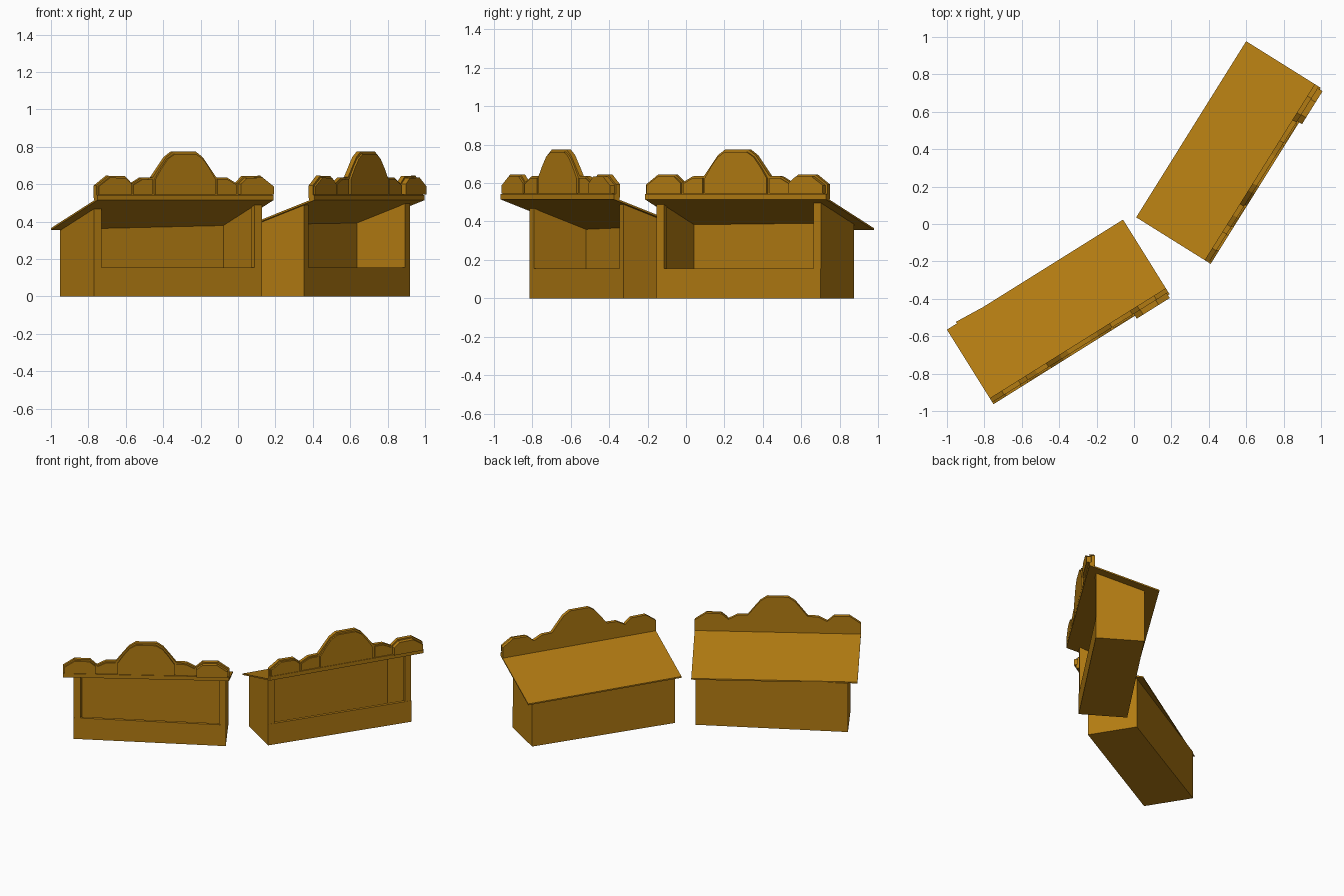
import bpy, bmesh, math
from mathutils import Vector, Matrix

cube = bpy.data.objects.get("Cube")
if cube:
    bpy.data.objects.remove(cube, do_unlink=True)

wood = bpy.data.materials.new("golden_wood")
wood.use_nodes = True
colour = (0.45, 0.2, 0.006, 1)
wood.diffuse_color = colour
bsdf = wood.node_tree.nodes["Principled BSDF"]
bsdf.inputs["Base Color"].default_value = colour
bsdf.inputs["Roughness"].default_value = 0.8

LENGTH, DEPTH = 0.555, 0.235      # half sizes of the roof
EAVE, SLOPE = 0.355, 0.34         # back eave height and roof pitch


def roof_z(v):
    return EAVE + SLOPE * (DEPTH - v)


def prism(name, ring_a, ring_b):
    """Solid between two matching rings of points."""
    bm = bmesh.new()
    a = [bm.verts.new(p) for p in ring_a]
    b = [bm.verts.new(p) for p in ring_b]
    bm.faces.new(a)
    bm.faces.new(b)
    for i in range(len(a)):
        j = (i + 1) % len(a)
        bm.faces.new((a[i], a[j], b[j], b[i]))
    bmesh.ops.recalc_face_normals(bm, faces=bm.faces)
    mesh = bpy.data.meshes.new(name)
    bm.to_mesh(mesh)
    bm.free()
    mesh.materials.append(wood)
    obj = bpy.data.objects.new(name, mesh)
    bpy.context.collection.objects.link(obj)
    return obj


def mirrored(half):
    """Outline from the centre to the right, completed on the left."""
    return [(-u, z) for u, z in reversed(half)] + half


# Crest outlines as (along, height)
CREST = mirrored([(0.07, 0.775), (0.115, 0.745), (0.155, 0.695), (0.2, 0.637),
                  (0.27, 0.635), (0.33, 0.603), (0.375, 0.643), (0.48, 0.645),
                  (0.555, 0.593), (0.555, 0.525)])
DOME = mirrored([(0.065, 0.762), (0.11, 0.735), (0.15, 0.685),
                 (0.19, 0.625), (0.19, 0.545)])
STEP = [(0.205, 0.545), (0.205, 0.627), (0.268, 0.625), (0.325, 0.596), (0.325, 0.545)]
LOBE = [(0.337, 0.545), (0.337, 0.6), (0.378, 0.633), (0.475, 0.635),
        (0.545, 0.588), (0.545, 0.545)]


def stall(side, centre, angle, front_left, front_right, back_left):
    place = Matrix.Translation(Vector((*centre, 0))) @ Matrix.Rotation(math.radians(angle), 4, 'Z')
    to_local = place.inverted()

    def plate(part, outline, v0, v1):
        rings = [[place @ Vector((u, v, z)) for u, z in outline] for v in (v0, v1)]
        prism(f"{side}_{part}", *rings)

    # Sloped roof slab
    rings = []
    for lift in (0, 0.01):
        rings.append([place @ Vector((u, v, roof_z(v) + lift))
                      for u, v in ((-LENGTH, -DEPTH), (LENGTH, -DEPTH),
                                   (LENGTH, DEPTH), (-LENGTH, DEPTH))])
    prism(f"{side}_roof", *rings)

    # Crest board with raised panels and a rail below
    front = -DEPTH
    plate("crest_board", CREST, front + 0.012, front + 0.038)
    plate("crest_dome", DOME, front, front + 0.014)
    for tag, sign in (("right", -1), ("left", 1)):
        plate(f"crest_step_{tag}", [(sign * u, z) for u, z in STEP], front + 0.004, front + 0.014)
        proud = 0.018 if sign > 0 else 0
        plate(f"crest_lobe_{tag}", [(sign * u, z) for u, z in LOBE], front - proud, front + 0.014)
    rail = [(-LENGTH, 0.515), (LENGTH, 0.515), (LENGTH, 0.543), (-LENGTH, 0.543)]
    plate("crest_rail", rail, front, front + 0.036)

    # Booth body, following its own slightly skewed footprint
    origin = Vector((*front_left, 0))
    along = Vector((*front_right, 0)) - origin
    back = Vector((*back_left, 0)) - origin
    length, depth = along.length, back.length
    along.normalize()
    back.normalize()

    def panel(part, s0, s1, d0, d1, z0, z1=None):
        bottom = [origin + along * s + back * d + Vector((0, 0, z0))
                  for s, d in ((s0, d0), (s1, d0), (s1, d1), (s0, d1))]
        top = []
        for p in bottom:
            q = p.copy()
            q.z = z1 if z1 else max(EAVE, roof_z((to_local @ p).y)) + 0.002
            top.append(q)
        prism(f"{side}_{part}", bottom, top)

    wall, post = 0.04, 0.046
    panel("floor", 0, length, 0, depth, 0, 0.012)
    panel("counter_front", 0, length, 0, 0.022, 0, 0.155)
    panel("back_wall", 0, length, depth - 0.02, depth, 0)
    panel("right_wall", 0, wall, 0.028, depth, 0)
    panel("left_wall", length - wall, length, 0.028, depth, 0)
    panel("right_post", 0, post, 0.001, 0.03, 0)
    panel("left_post", length - post, length, 0.001, 0.03, 0)


stall("west", (-0.405, -0.47), 32, (-0.77, -0.813), (0.128, -0.325), (-0.952, -0.523))
stall("east", (0.505, 0.382), 58, (0.353, -0.153), (0.92, 0.70), (0.075, 0.019))
